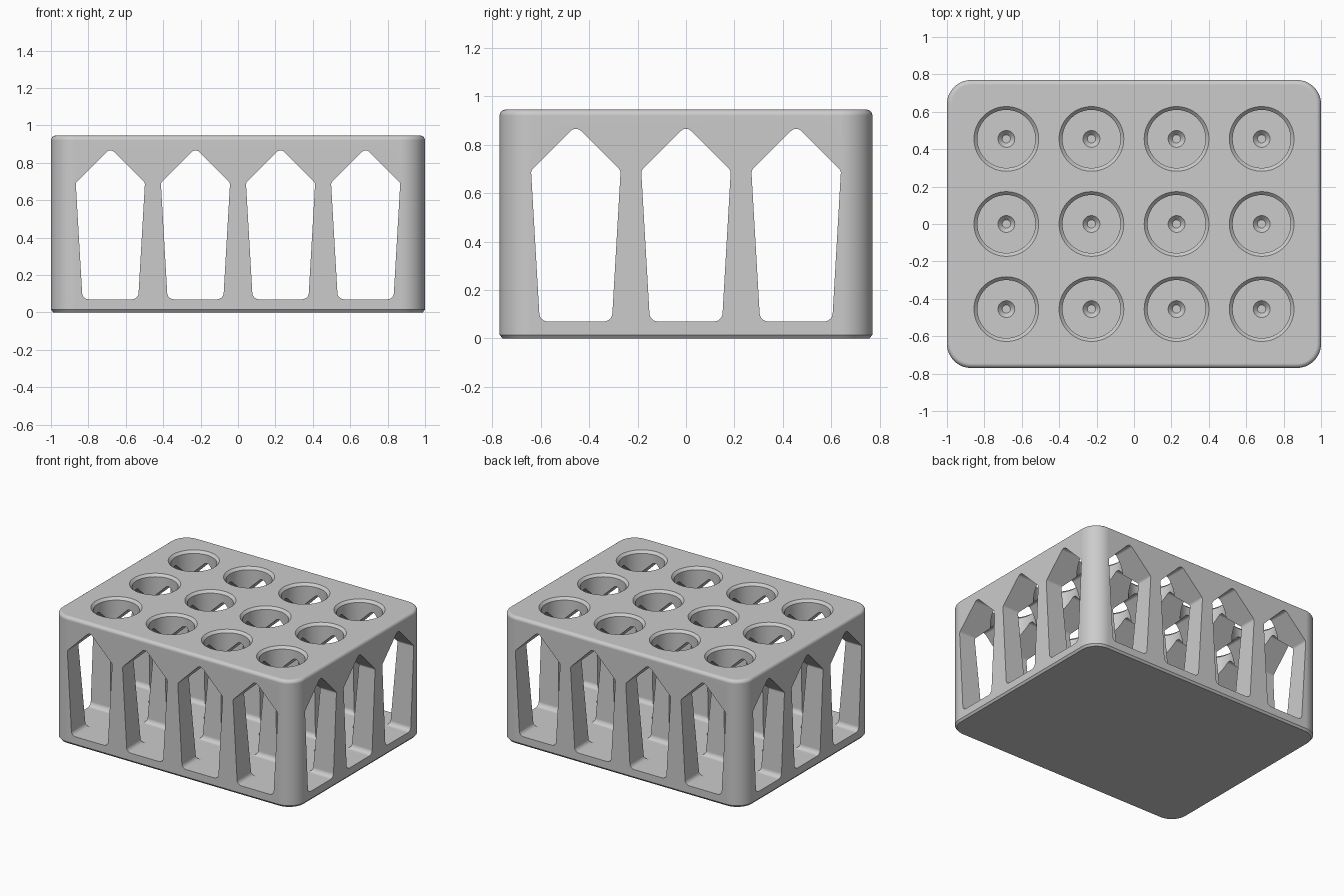
import bpy, bmesh
from math import sin, cos, pi, radians, hypot
from mathutils import Vector

if "Cube" in bpy.data.objects:
    bpy.data.objects.remove(bpy.data.objects["Cube"])

XS = [(-1.5 + i) * 0.455 for i in range(4)]   # tube columns
YS = [(-1 + i) * 0.455 for i in range(3)]     # tube rows
HX, HY, H, FLOOR = 1.0, 0.77, 0.945, 0.07


def make_object(name, bm):
    bmesh.ops.recalc_face_normals(bm, faces=bm.faces)
    me = bpy.data.meshes.new(name)
    bm.to_mesh(me)
    bm.free()
    ob = bpy.data.objects.new(name, me)
    bpy.context.collection.objects.link(ob)
    return ob


def loft(bm, rings):
    """Skin a stack of closed rings and cap both ends."""
    vs = [[bm.verts.new(p) for p in r] for r in rings]
    n = len(vs[0])
    for a, b in zip(vs, vs[1:]):
        for i in range(n):
            j = (i + 1) % n
            bm.faces.new((a[i], a[j], b[j], b[i]))
    bm.faces.new(vs[0][::-1])
    bm.faces.new(vs[-1])


def rounded_rect(hx, hy, r, z, seg=12):
    pts = []
    for k, (sx, sy) in enumerate([(1, 1), (-1, 1), (-1, -1), (1, -1)]):
        for i in range(seg + 1):
            a = (k + i / seg) * pi / 2
            pts.append((sx * (hx - r) + r * cos(a), sy * (hy - r) + r * sin(a), z))
    return pts


def round_corners(corners, seg=6):
    """Fillet each (x, z, radius) corner of a closed polygon."""
    out = []
    n = len(corners)
    for i, (x, z, r) in enumerate(corners):
        p = Vector((x, z))
        u = (Vector(corners[i - 1][:2]) - p).normalized()
        v = (Vector(corners[(i + 1) % n][:2]) - p).normalized()
        half = u.angle(v) / 2
        c = p + (u + v).normalized() * (r / sin(half))
        a = p + u * (r / (sin(half) / cos(half))) - c
        b = p + v * (r / (sin(half) / cos(half))) - c
        sweep = a.angle(b)
        for k in range(seg + 1):
            t = k / seg
            out.append(c + (a * sin((1 - t) * sweep) + b * sin(t * sweep)) / sin(sweep))
    return out


# Rack body: chamfered foot, rounded vertical corners, rounded top edge
bm = bmesh.new()
levels = [(0.012, 0.0), (0.0, 0.015)]
F = 0.025
levels += [(F - F * cos(k * pi / 12), H - F + F * sin(k * pi / 12)) for k in range(7)]
loft(bm, [rounded_rect(HX - d, HY - d, 0.13 - d, z) for d, z in levels])
rack = make_object("tube_rack", bm)

# Pointed window outline, swept right through the rack in both directions
window = round_corners([(-0.149, FLOOR, 0.035), (0.149, FLOOR, 0.035),
                        (0.185, 0.693, 0.025), (0, 0.878, 0.03),
                        (-0.185, 0.693, 0.025)])
bm = bmesh.new()
for x in XS:
    loft(bm, [[(x + p.x, y, p.y) for p in window] for y in (-1.2, 1.2)])
front_cutter = make_object("front_window_cutter", bm)

bm = bmesh.new()
for y in YS:
    loft(bm, [[(x, y + p.x, p.y) for p in window] for x in (-1.4, 1.4)])
side_cutter = make_object("side_window_cutter", bm)

# Tube holes with chamfered rims, and conical seats in the floor
profile = [(0.022, FLOOR - 0.025), (0.045, FLOOR), (0.045, 0.2), (0.155, 0.35),
           (0.155, H - 0.018), (0.173, H), (0.183, H + 0.01)]
bm = bmesh.new()
N = 64
for x in XS:
    for y in YS:
        loft(bm, [[(x + r * cos(2 * pi * i / N), y + r * sin(2 * pi * i / N), z)
                   for i in range(N)] for r, z in profile])
hole_cutter = make_object("tube_hole_cutter", bm)

# Cut everything out of the body
bpy.context.view_layer.objects.active = rack
rack.select_set(True)
for cutter in (front_cutter, side_cutter, hole_cutter):
    cutter.hide_render = True
    mod = rack.modifiers.new(cutter.name, 'BOOLEAN')
    mod.operation = 'DIFFERENCE'
    mod.solver = 'EXACT'
    mod.object = cutter
    bpy.ops.object.modifier_apply(modifier=mod.name)
    bpy.data.objects.remove(cutter, do_unlink=True)

# Smooth the fillets while keeping the flats flat
bpy.ops.object.shade_smooth_by_angle(angle=radians(25))
wn = rack.modifiers.new("weighted_normals", 'WEIGHTED_NORMAL')
wn.keep_sharp = True
